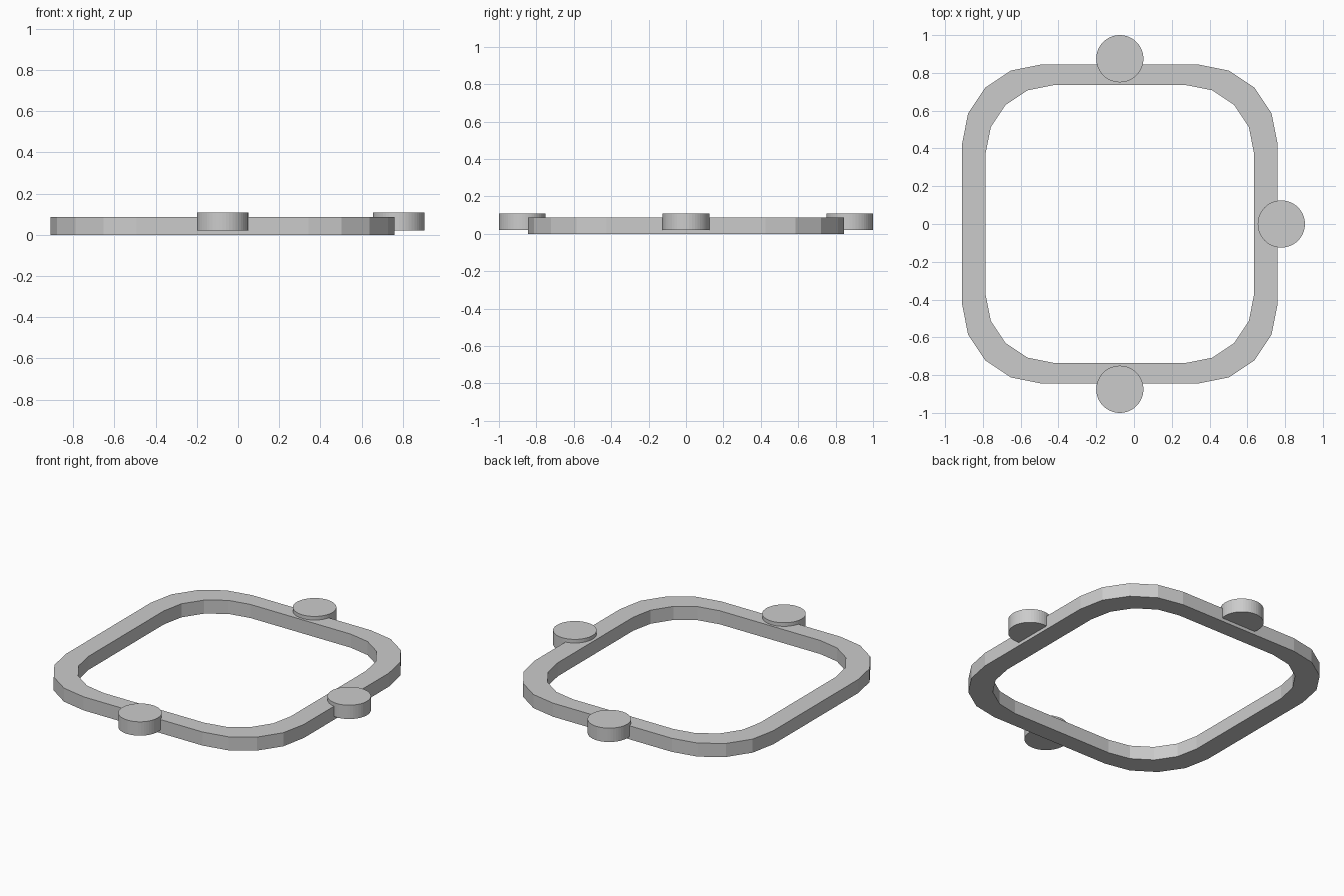
import bpy, bmesh
from math import pi, cos, sin

if "Cube" in bpy.data.objects:
    bpy.data.objects.remove(bpy.data.objects["Cube"])

CX = -0.075          # centre of the frame in x
Z0, Z1 = 0.0, 0.086  # frame bottom and top


def rounded_loop(hx, hy, r, segs=4):
    """Rounded rectangle, counter-clockwise, with segs facets per corner."""
    pts = []
    for q, (sx, sy) in enumerate([(1, 1), (-1, 1), (-1, -1), (1, -1)]):
        for i in range(segs + 1):
            a = (q + i / segs) * pi / 2
            pts.append((CX + sx * (hx - r) + r * cos(a), sy * (hy - r) + r * sin(a)))
    return pts


def make_object(name, bm):
    mesh = bpy.data.meshes.new(name)
    bm.to_mesh(mesh)
    bm.free()
    obj = bpy.data.objects.new(name, mesh)
    bpy.context.collection.objects.link(obj)
    return obj


# Flat rounded-square frame: four loops joined into a closed ring
bm = bmesh.new()
outer = rounded_loop(0.835, 0.844, 0.418)
inner = rounded_loop(0.71, 0.735, 0.358)
loops = [[bm.verts.new((x, y, z)) for x, y in pts]
         for pts, z in ((outer, Z0), (outer, Z1), (inner, Z1), (inner, Z0))]
n = len(outer)
for k in range(4):
    a, b = loops[k], loops[(k + 1) % 4]
    for i in range(n):
        j = (i + 1) % n
        bm.faces.new((a[i], a[j], b[j], b[i]))
bmesh.ops.recalc_face_normals(bm, faces=bm.faces)
make_object("frame", bm)

# Round studs on three sides of the frame
for name, x, y in (("front_stud", CX, -0.875),
                   ("back_stud", CX, 0.875),
                   ("right_stud", 0.78, 0.0)):
    bm = bmesh.new()
    bmesh.ops.create_cone(bm, cap_ends=True, segments=48,
                          radius1=0.125, radius2=0.125, depth=0.088)
    stud = make_object(name, bm)
    stud.location = (x, y, 0.065)
